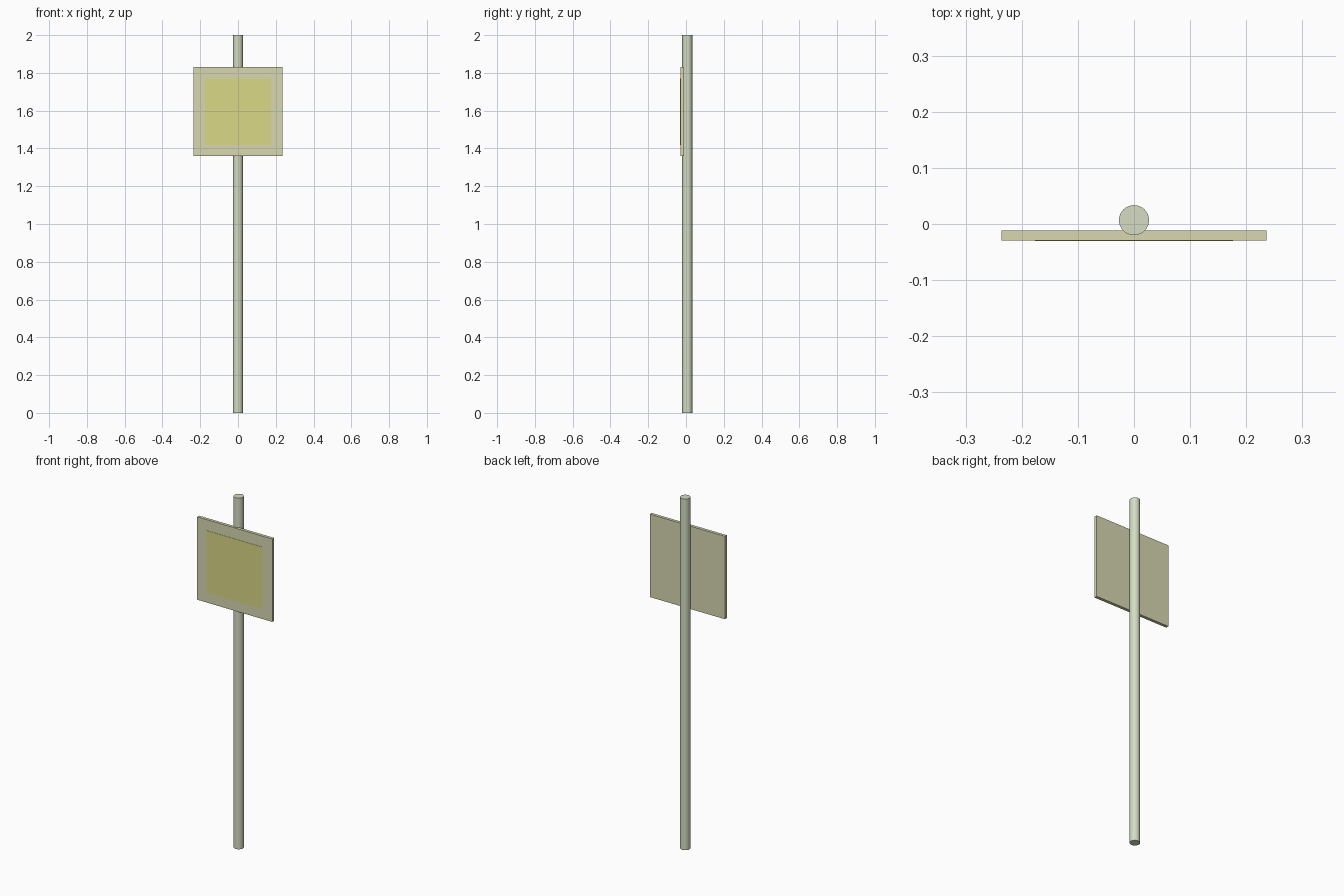
import bpy

if "Cube" in bpy.data.objects:
    bpy.data.objects.remove(bpy.data.objects["Cube"])


def paint(obj, name, color):
    mat = bpy.data.materials.new(name)
    mat.diffuse_color = (*color, 1)
    mat.use_nodes = True
    mat.node_tree.nodes["Principled BSDF"].inputs["Base Color"].default_value = mat.diffuse_color
    obj.data.materials.append(mat)


def box(name, x, y, z, color):
    """Axis-aligned box from (min, max) ranges."""
    ranges = (x, y, z)
    bpy.ops.mesh.primitive_cube_add(size=1, location=[(a + b) / 2 for a, b in ranges])
    obj = bpy.context.object
    obj.name = name
    obj.scale = [b - a for a, b in ranges]
    bpy.ops.object.transform_apply(location=False, rotation=False, scale=True)
    paint(obj, name + "_paint", color)
    return obj


# Round post, full height
bpy.ops.mesh.primitive_cylinder_add(vertices=32, radius=0.0268, depth=2,
                                    location=(0, 0.0068, 1))
post = bpy.context.object
post.name = "post"
bpy.ops.object.shade_smooth_by_angle()
paint(post, "post_paint", (0.66, 0.72, 0.54))

# Square sign plate, post slightly sunk into its back
box("sign_plate", (-0.2365, 0.2365), (-0.029, -0.0117), (1.3595, 1.8315),
    (0.69, 0.69, 0.45))

# Thin raised panel on the front of the plate
box("sign_face", (-0.176, 0.176), (-0.0305, -0.027), (1.4175, 1.7695),
    (0.70, 0.69, 0.24))
